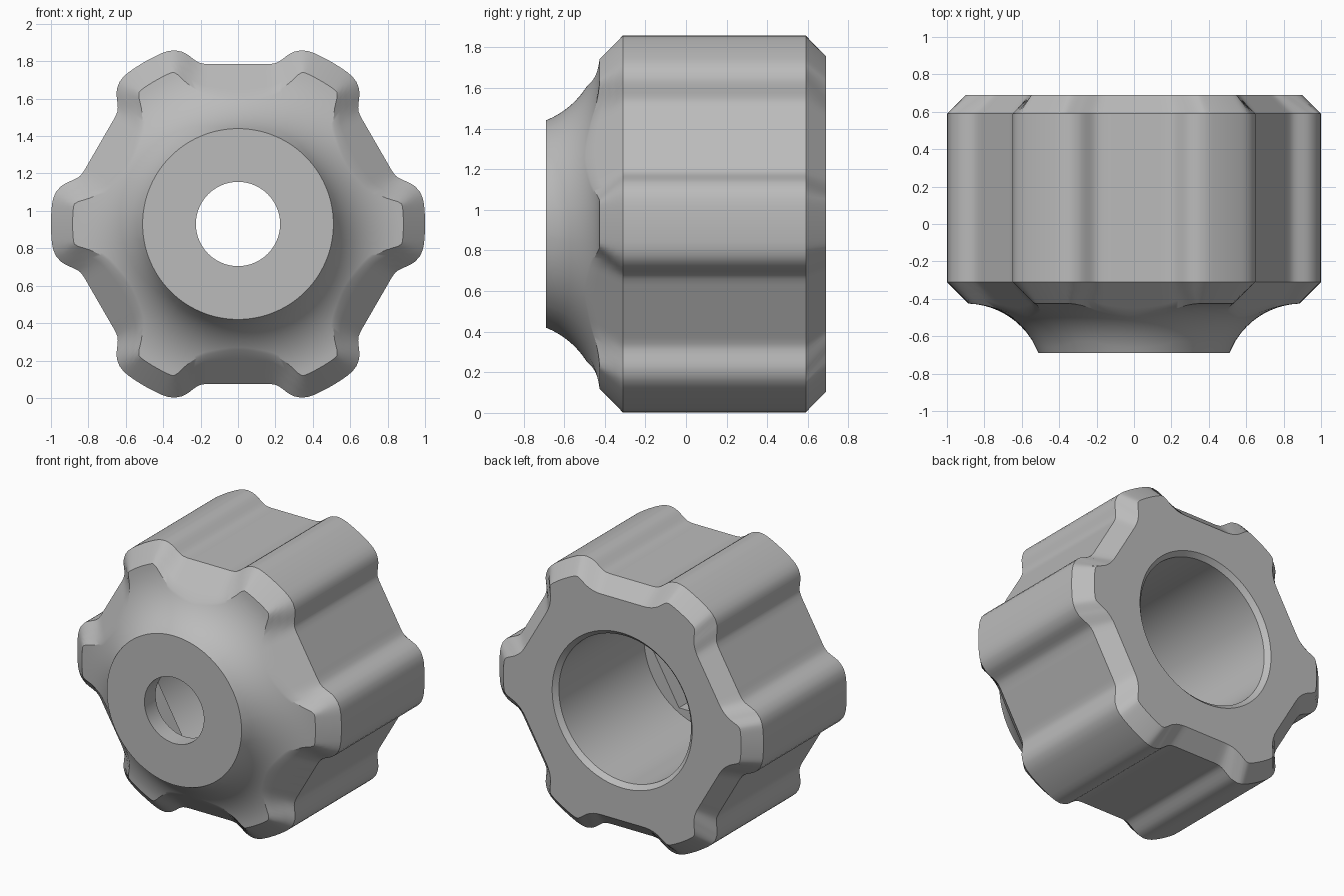
import bpy, bmesh, math

cube = bpy.data.objects.get("Cube")
if cube:
    bpy.data.objects.remove(cube, do_unlink=True)

CENTRE_Z = 0.93
SLICES = 360
FRONT, BACK = -0.69, 0.69
FRONT_EDGE, BACK_EDGE = -0.31, 0.59
FLAT = 0.855          # distance from the axis to the flats between lobes
NECK = 0.51
HOLE, BORE = 0.225, 0.5
FLOOR, LIP = -0.26, -0.57
HEX = 0.47

# One half lobe: angle from its middle and radius, down to the flat
LOBE = [(0, 1.0), (6, 1.0), (8, 0.997), (10, 0.988), (12, 0.968), (13.4, 0.946),
        (14.5, 0.921), (15.7, 0.897), (17, 0.882), (18.5, 0.873), (20, 0.868)]


def fold(deg):
    """Bring any angle into the half lobe 0..30."""
    a = deg % 60
    return min(a, 60 - a)


def outline(deg):
    a = fold(deg)
    for (a0, r0), (a1, r1) in zip(LOBE, LOBE[1:]):
        if a <= a1:
            return r0 + (r1 - r0) * (a - a0) / (a1 - a0)
    return FLAT / math.cos(math.radians(30 - a))


def polar(r, deg):
    t = math.radians(deg)
    return r * math.cos(t), r * math.sin(t)


RIM = [polar(outline(k / 4), k / 4) for k in range(-160, 280)]


def inset(r, deg):
    """Distance from a point inside to the outline."""
    x, y = polar(r, deg)
    return math.sqrt(min((x - p) ** 2 + (y - q) ** 2 for p, q in RIM))


# Concave round cut that runs from the neck to the lobes
CUT_R, CUT_Y = 0.9, -0.845
CUT_RADIUS = math.hypot(CUT_R - NECK, CUT_Y - FRONT)


def cut(r):
    return CUT_Y + math.sqrt(CUT_RADIUS ** 2 - min(r - CUT_R, 0) ** 2)


def bisect(test, lo, hi):
    """Last radius for which the test still holds."""
    for _ in range(18):
        mid = (lo + hi) / 2
        lo, hi = (mid, hi) if test(mid) else (lo, mid)
    return lo


def section(deg):
    """Closed section of the knob as (radius, depth) at one angle."""
    edge = outline(deg)
    crease = bisect(lambda r: cut(r) > FRONT_EDGE - inset(r, deg), 0.62, edge)
    back = bisect(lambda r: inset(r, deg) > BACK - BACK_EDGE, 0.62, edge)
    hexagon = HEX * math.cos(math.radians(30)) / math.cos(math.radians(30 - deg))
    pts = [(HOLE, FRONT)]
    for k in range(13):                       # neck and concave cut
        r = NECK + (crease - NECK) * k / 12
        pts.append((r, cut(r)))
    for k in range(1, 5):                     # front chamfer
        r = crease + (edge - crease) * k / 4
        pts.append((r, FRONT_EDGE - (inset(r, deg) if k < 4 else 0)))
    pts += [(edge, BACK_EDGE), (back, BACK)]  # grip side and back chamfer
    pts += [(BORE + 0.03, BACK), (BORE, BACK - 0.03), (BORE, FLOOR)]
    pts += [(hexagon, FLOOR), (hexagon, LIP), (HOLE, LIP)]
    return pts


# Sweep the sections around the axis into one closed body
sections = [section(a) for a in range(31)]
bm = bmesh.new()
rows = []
for i in range(SLICES):
    c, s = polar(1, i * 360 / SLICES)
    rows.append([bm.verts.new((r * c, y, CENTRE_Z + r * s))
                 for r, y in sections[int(fold(i))]])
for i, row in enumerate(rows):
    nxt = rows[(i + 1) % SLICES]
    for j in range(len(row)):
        k = (j + 1) % len(row)
        bm.faces.new((row[j], row[k], nxt[k], nxt[j]))
bmesh.ops.recalc_face_normals(bm, faces=bm.faces)

mesh = bpy.data.meshes.new("lobed_knob")
bm.to_mesh(mesh)
bm.free()
knob = bpy.data.objects.new("lobed_knob", mesh)
bpy.context.collection.objects.link(knob)

# Plain grey
grey = bpy.data.materials.new("grey")
grey.use_nodes = True
colour = (0.5, 0.5, 0.5, 1)
grey.diffuse_color = colour
grey.node_tree.nodes["Principled BSDF"].inputs["Base Color"].default_value = colour
mesh.materials.append(grey)

bpy.ops.object.select_all(action='DESELECT')
knob.select_set(True)
bpy.context.view_layer.objects.active = knob
bpy.ops.object.shade_smooth_by_angle(angle=math.radians(28))
